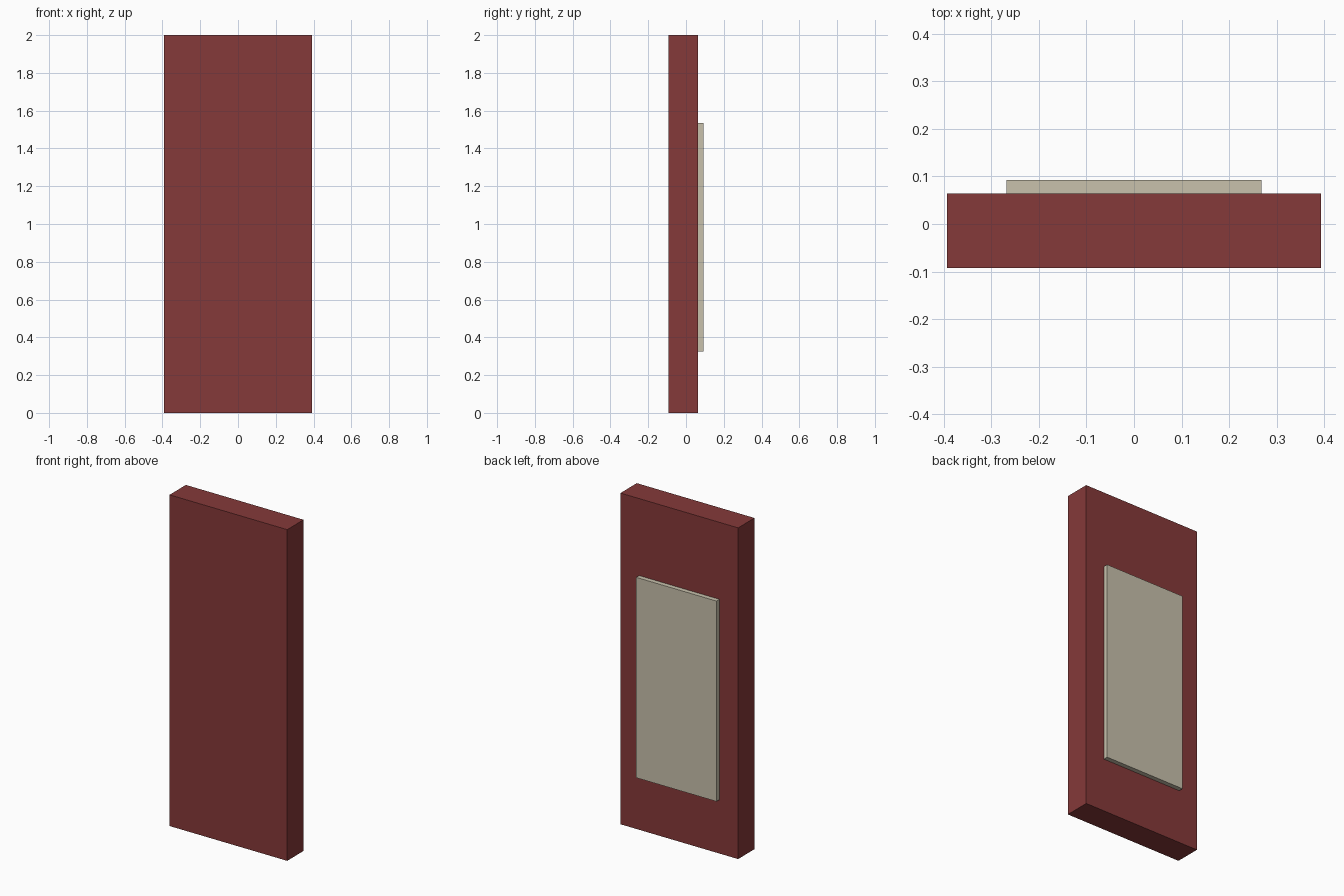
import bpy
import bmesh
from mathutils import Vector

default = bpy.data.objects.get("Cube")
if default:
    bpy.data.objects.remove(default, do_unlink=True)


def make_material(name, rgb):
    mat = bpy.data.materials.new(name)
    mat.use_nodes = True
    color = (*rgb, 1.0)
    mat.diffuse_color = color
    mat.node_tree.nodes["Principled BSDF"].inputs["Base Color"].default_value = color
    return mat


def make_box(name, low, high, mat):
    """Box spanning two opposite corners."""
    low, high = Vector(low), Vector(high)
    bm = bmesh.new()
    bmesh.ops.create_cube(bm, size=1.0)
    bmesh.ops.scale(bm, vec=high - low, verts=bm.verts)
    bmesh.ops.translate(bm, vec=(low + high) / 2, verts=bm.verts)
    mesh = bpy.data.meshes.new(name)
    bm.to_mesh(mesh)
    bm.free()
    mesh.materials.append(mat)
    obj = bpy.data.objects.new(name, mesh)
    bpy.context.collection.objects.link(obj)
    return obj


red = make_material("dark red", (0.235, 0.041, 0.041))
cream = make_material("cream", (0.578, 0.533, 0.413))

# Upright slab
make_box("slab", (-0.393, -0.092, 0), (0.393, 0.064, 2), red)

# Raised panel on the back of the slab
make_box("back_panel", (-0.268, 0.064, 0.325), (0.268, 0.092, 1.535), cream)
